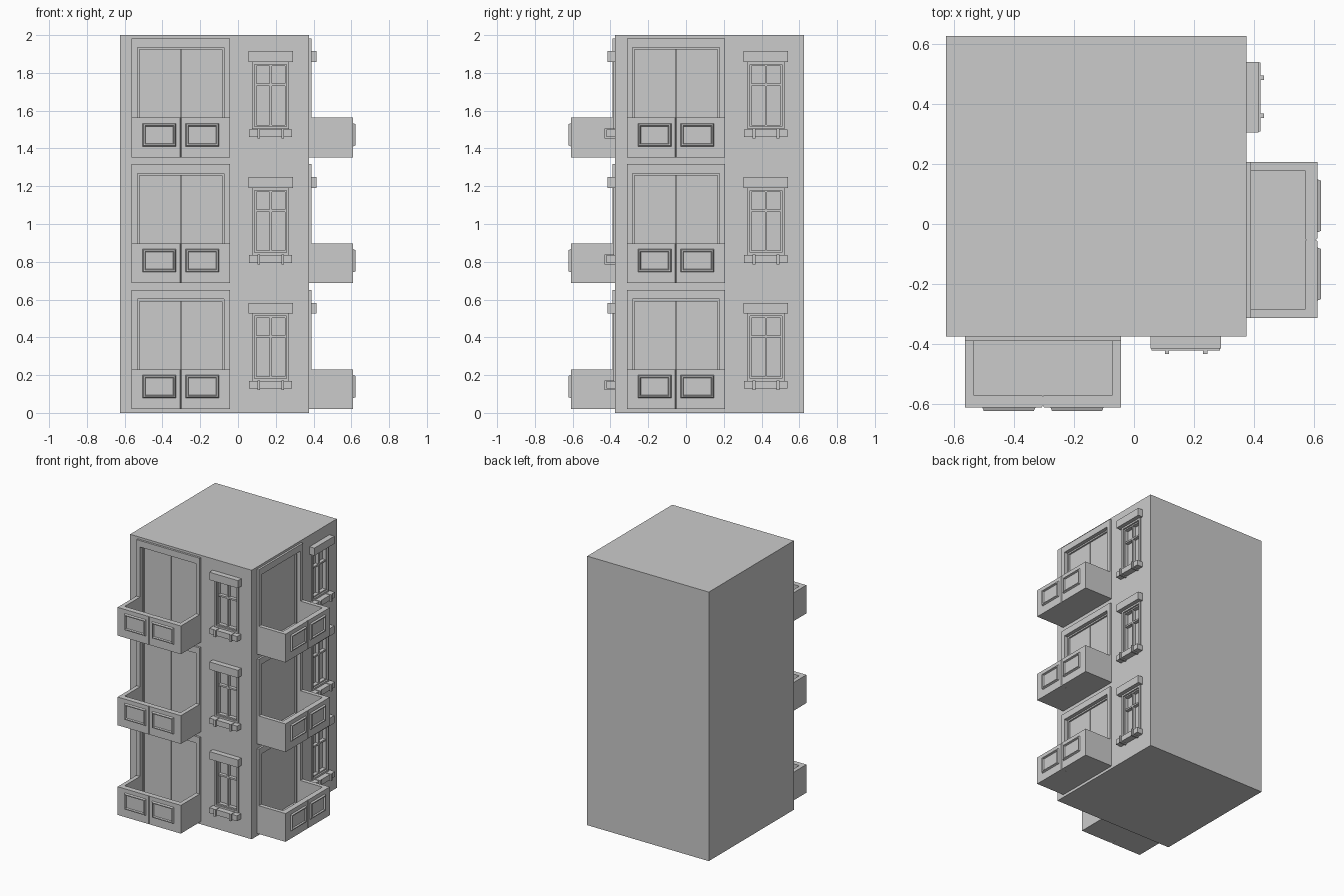
import bpy, bmesh
from math import pi
from mathutils import Matrix, Vector

if "Cube" in bpy.data.objects:
    bpy.data.objects.remove(bpy.data.objects["Cube"])

STOREY = 2 / 3
WALL = -0.375          # front wall plane
CENTRE = Vector((-0.125, 0.125, 0))
TURN = (Matrix.Translation(CENTRE) @ Matrix.Rotation(pi / 2, 4, 'Z')
        @ Matrix.Translation(-CENTRE))
# one placement per bay: three storeys on the front and on the right side
BAYS = [(f"{side}_{i + 1}", m @ Matrix.Translation((0, 0, STOREY * i)))
        for side, m in (("front", Matrix.Identity(4)), ("right", TURN))
        for i in range(3)]


def box(bm, x0, x1, y0, y1, z0, z1):
    m = (Matrix.Translation(((x0 + x1) / 2, (y0 + y1) / 2, (z0 + z1) / 2))
         @ Matrix.Diagonal((x1 - x0, y1 - y0, z1 - z0, 1)))
    return bmesh.ops.create_cube(bm, size=1, matrix=m)["verts"]


def frame(bm, x0, x1, z0, z1, w, y0, y1):
    box(bm, x0, x0 + w, y0, y1, z0, z1)
    box(bm, x1 - w, x1, y0, y1, z0, z1)
    box(bm, x0 + w, x1 - w, y0, y1, z1 - w, z1)
    box(bm, x0 + w, x1 - w, y0, y1, z0, z0 + w)


def rings(bm, x0, x1, z0, z1, steps):
    # nested rectangles, each (inset, y), closed at the last one
    prev = None
    for s, y in steps:
        cur = [bm.verts.new(p) for p in ((x0 + s, y, z0 + s), (x1 - s, y, z0 + s),
                                         (x1 - s, y, z1 - s), (x0 + s, y, z1 - s))]
        if prev:
            for i in range(4):
                j = (i + 1) % 4
                bm.faces.new((prev[i], prev[j], cur[j], cur[i]))
        prev = cur
    bm.faces.new(prev)


def add(name, bm):
    me = bpy.data.meshes.new(name)
    bm.to_mesh(me)
    bm.free()
    ob = bpy.data.objects.new(name, me)
    bpy.context.collection.objects.link(ob)
    return ob


def bay_part(name, build):
    bm = bmesh.new()
    build(bm)
    first = add(name, bm)
    for i, (tag, m) in enumerate(BAYS):
        ob = first if i == 0 else bpy.data.objects.new(name, first.data)
        ob.name = f"{name}_{tag}"
        if i:
            bpy.context.collection.objects.link(ob)
        ob.matrix_world = m


# main block with door and window recesses cut in
bm = bmesh.new()
box(bm, -0.625, 0.375, WALL, 0.625, 0, 2)
block = add("building_block", bm)
bm = bmesh.new()
for _, m in BAYS:
    vs = box(bm, -0.533, -0.073, -0.5, -0.335, 0.05, 0.602)
    vs += box(bm, 0.088, 0.258, -0.5, -0.345, 0.183, 0.512)
    bmesh.ops.transform(bm, matrix=m, verts=vs)
cutter = add("recess_cutter", bm)
cutter.hide_render = True
mod = block.modifiers.new("recesses", 'BOOLEAN')
mod.operation, mod.object, mod.solver = 'DIFFERENCE', cutter, 'EXACT'
bpy.context.view_layer.objects.active = block
bpy.ops.object.modifier_apply(modifier=mod.name)
bpy.data.objects.remove(cutter)


# balcony tray: notched U-shaped parapet and floor slab
def balcony(bm):
    l, r, c, n = -0.563, -0.043, -0.303, 0.004
    outline = [(l, WALL), (l, -0.61), (c - n, -0.61), (c, -0.605), (c + n, -0.61),
               (r, -0.61), (r, WALL), (r - 0.03, WALL), (r - 0.03, -0.57),
               (c + n, -0.57), (c, -0.574), (c - n, -0.57),
               (l + 0.03, -0.57), (l + 0.03, WALL)]
    f = bm.faces.new([bm.verts.new((x, y, 0.02)) for x, y in outline])
    new = bmesh.ops.extrude_face_region(bm, geom=[f])["geom"]
    bmesh.ops.translate(bm, vec=(0, 0, 0.21),
                        verts=[v for v in new if isinstance(v, bmesh.types.BMVert)])
    bmesh.ops.recalc_face_normals(bm, faces=bm.faces[:])
    box(bm, l + 0.03, r - 0.03, -0.57, WALL, 0.02, 0.05)


bay_part("balcony", balcony)


# two raised panels on the parapet
def panels(bm):
    for x in (-0.505, -0.278):
        rings(bm, x, x + 0.177, 0.078, 0.2,
              [(0, -0.61), (0.005, -0.622), (0.012, -0.622), (0.016, -0.612)])


bay_part("balcony_panels", panels)
bay_part("door_surround", lambda bm: frame(bm, -0.563, -0.043, 0.02, 0.65, 0.03, -0.39, WALL)
         or box(bm, -0.533, -0.073, -0.39, WALL, 0.602, 0.62))


# door frame and two leaves with a narrow seam
def doors(bm):
    frame(bm, -0.533, -0.073, 0.05, 0.602, 0.011, -0.362, -0.33)
    box(bm, -0.522, -0.3045, -0.35, -0.33, 0.06, 0.592)
    box(bm, -0.3015, -0.084, -0.35, -0.33, 0.06, 0.592)


bay_part("balcony_doors", doors)


# window casing, sash and glazing bars
def window(bm):
    frame(bm, 0.075, 0.271, 0.17, 0.525, 0.013, -0.385, WALL)
    frame(bm, 0.088, 0.258, 0.183, 0.512, 0.009, -0.373, -0.34)
    box(bm, 0.167, 0.179, -0.37, -0.34, 0.192, 0.503)
    for a, b in ((0.097, 0.167), (0.179, 0.249)):
        box(bm, a, b, -0.37, -0.34, 0.398, 0.41)


bay_part("window_frame", window)
bay_part("window_lintel", lambda bm: box(bm, 0.055, 0.29, -0.415, WALL, 0.525, 0.582))


# sill with two small brackets
def sill(bm):
    box(bm, 0.058, 0.287, -0.421, WALL, 0.128, 0.168)
    for x in (0.11, 0.237):
        box(bm, x - 0.007, x + 0.007, -0.432, WALL, 0.12, 0.172)


bay_part("window_sill", sill)
